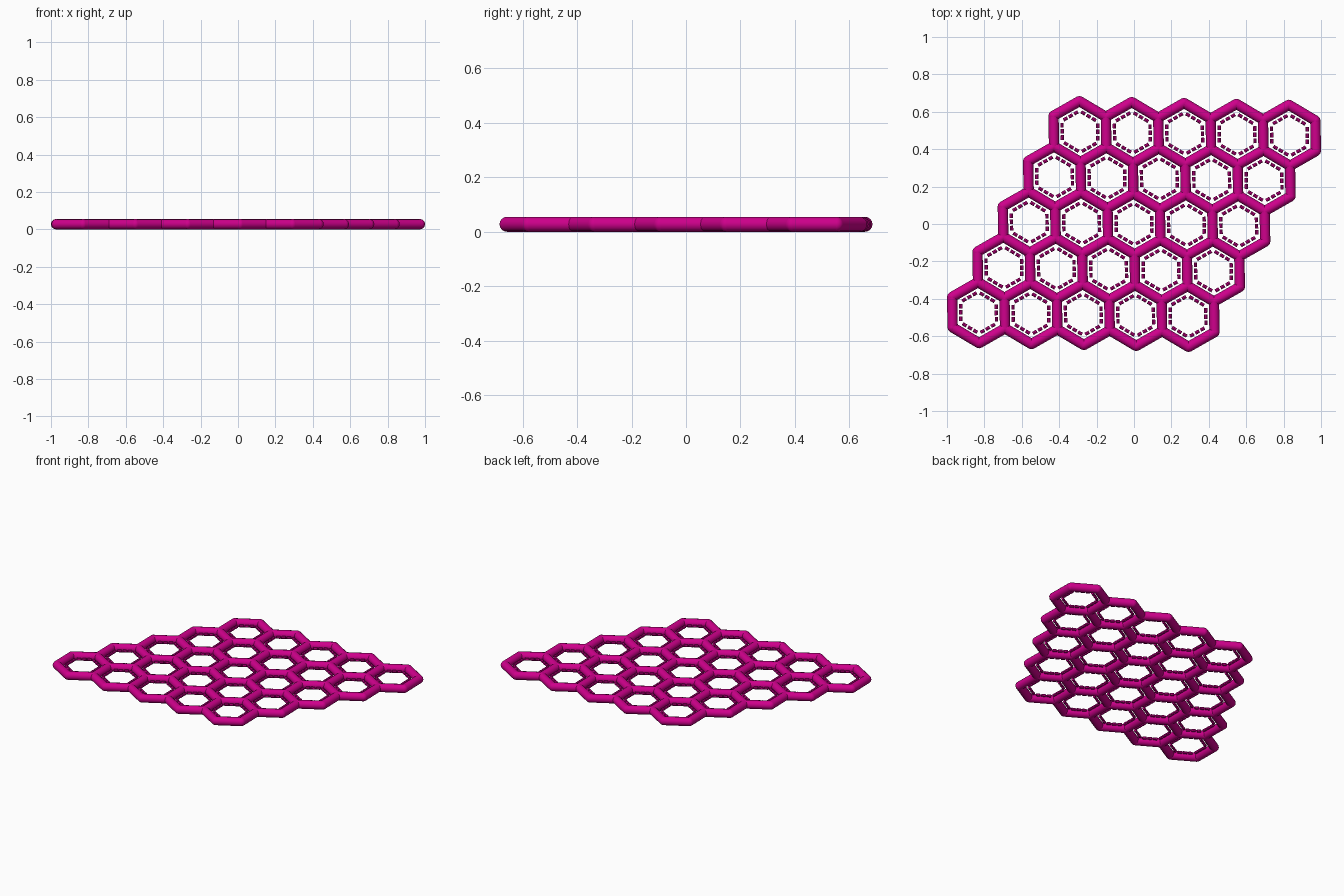
import bpy, bmesh, math
from mathutils import Vector, Matrix

if "Cube" in bpy.data.objects:
    bpy.data.objects.remove(bpy.data.objects["Cube"])

R = 0.0275           # bond tube radius
DASH_R = 0.009       # dashed inner line radius
A1 = Vector((0.2800, -0.005, 0))
A2 = Vector((0.1355, 0.2420, 0))
UP = Vector((0, 0, R))

mat = bpy.data.materials.new("magenta")
mat.diffuse_color = (0.62, 0.0, 0.26, 1)
mat.use_nodes = True
mat.node_tree.nodes["Principled BSDF"].inputs["Base Color"].default_value = mat.diffuse_color


def tube(bm, a, b, r, sides, caps):
    d = b - a
    rot = d.to_track_quat('Z', 'Y').to_matrix().to_4x4()
    bmesh.ops.create_cone(bm, cap_ends=caps, segments=sides, radius1=r, radius2=r,
                          depth=d.length, matrix=Matrix.Translation((a + b) / 2) @ rot)


def finish(bm, name):
    me = bpy.data.meshes.new(name)
    bm.to_mesh(me)
    bm.free()
    ob = bpy.data.objects.new(name, me)
    bpy.context.collection.objects.link(ob)
    me.materials.append(mat)
    bpy.context.view_layer.objects.active = ob
    ob.select_set(True)
    bpy.ops.object.shade_smooth_by_angle(angle=math.radians(40))
    ob.select_set(False)


# Hexagon corners lie midway between neighbouring cell centres
nb = [A1, A2, A2 - A1, -A1, -A2, A1 - A2]
corners = [(nb[k] + nb[(k + 1) % 6]) / 3 for k in range(6)]

bonds, joints = {}, {}
dashes = bmesh.new()
for i in range(-2, 3):
    for j in range(-2, 3):
        c = i * A1 + j * A2 + UP
        for k in range(6):
            p, q = c + corners[k], c + corners[(k + 1) % 6]
            kp, kq = (tuple(round(x, 3) + 0.0 for x in v) for v in (p, q))
            joints[kp] = p
            bonds[tuple(sorted((kp, kq)))] = (p, q)
            # Dashed line inside each side of the cell
            s, e = c + corners[k] * 0.68, c + corners[(k + 1) % 6] * 0.68
            for m in (0.2, 0.5, 0.8):
                tube(dashes, s.lerp(e, m - 0.11), s.lerp(e, m + 0.11), DASH_R, 8, True)
finish(dashes, "inner_dashes")

# Honeycomb tubes, with ball joints at the corners
bm = bmesh.new()
for p, q in bonds.values():
    tube(bm, p, q, R, 12, False)
finish(bm, "honeycomb_tubes")

bm = bmesh.new()
for p in joints.values():
    bmesh.ops.create_uvsphere(bm, u_segments=12, v_segments=8, radius=R,
                              matrix=Matrix.Translation(p))
finish(bm, "corner_joints")
